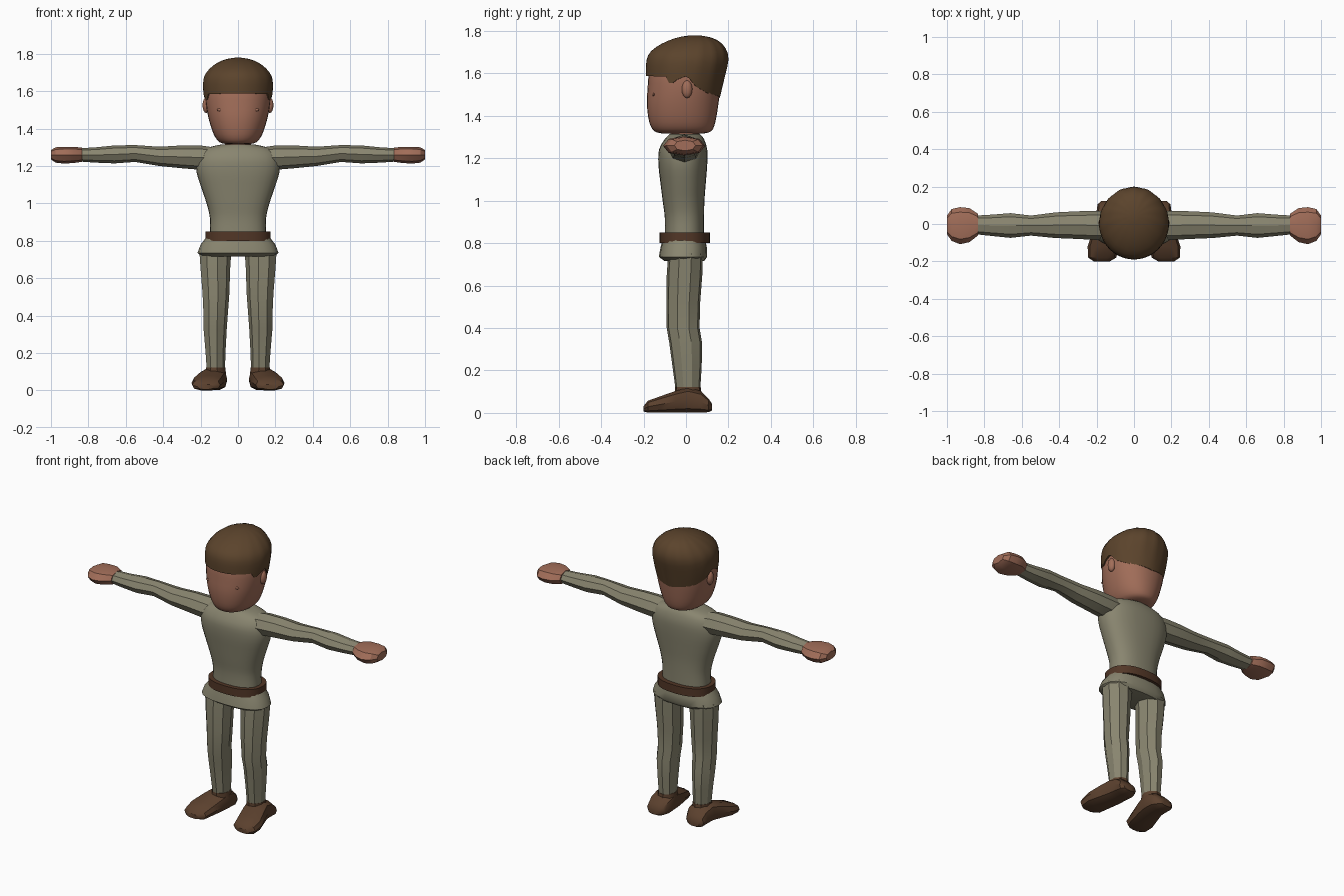
import bpy, bmesh, math
from mathutils import Vector


def material(name, rgb):
    m = bpy.data.materials.new(name)
    m.diffuse_color = (*rgb, 1)
    return m


CLOTH = material("olive cloth", (0.25, 0.235, 0.16))
SKIN = material("skin", (0.36, 0.155, 0.10))
HAIR = material("brown hair", (0.105, 0.057, 0.025))
BELT = material("belt leather", (0.085, 0.038, 0.02))
SHOE = material("shoe leather", (0.105, 0.052, 0.027))


def finish(bm, name, mat, angle):
    bmesh.ops.recalc_face_normals(bm, faces=bm.faces)
    me = bpy.data.meshes.new(name)
    bm.to_mesh(me)
    bm.free()
    me.materials.append(mat)
    ob = bpy.data.objects.new(name, me)
    bpy.context.collection.objects.link(ob)
    bpy.ops.object.select_all(action='DESELECT')
    ob.select_set(True)
    bpy.context.view_layer.objects.active = ob
    bpy.ops.object.shade_smooth_by_angle(angle=math.radians(angle))
    return ob


def refine(rings, steps):
    """Catmull-Rom interpolation between cross-sections."""
    out = []
    for i in range(len(rings) - 1):
        p = [rings[max(0, min(len(rings) - 1, i + k))] for k in (-1, 0, 1, 2)]
        for s in range(steps):
            t = s / steps
            out.append([0.5 * (2 * b + (c - a) * t + (2 * a - 5 * b + 4 * c - d) * t * t
                               + (3 * b - a - 3 * c + d) * t ** 3)
                        for a, b, c, d in zip(*p)])
    return out + [list(rings[-1])]


def sample(rings, t):
    """Linear cross-section lookup at position t."""
    for a, b in zip(rings, rings[1:]):
        if t <= b[0]:
            f = max(0, (t - a[0]) / (b[0] - a[0]))
            return [p + (q - p) * f for p, q in zip(a, b)]
    return rings[-1]


def spow(v, e):
    return math.copysign(abs(v) ** e, v)


def bridge(bm, rows):
    for a, b in zip(rows, rows[1:]):
        n = len(a)
        for k in range(n):
            bm.faces.new((a[k], a[(k + 1) % n], b[(k + 1) % n], b[k]))


def loft(name, rings, mat, axis='z', n=24, steps=1, side=1, e=1.0, angle=40, turn=0.0):
    """Rings are (position, a min, a max, b min, b max) across the axis."""
    bm = bmesh.new()
    rows = []
    for t, a0, a1, b0, b1 in refine(rings, steps):
        row = []
        for k in range(n):
            w = 2 * math.pi * (k + turn) / n
            a = (a0 + a1) / 2 + (a1 - a0) / 2 * spow(math.cos(w), e)
            b = (b0 + b1) / 2 + (b1 - b0) / 2 * spow(math.sin(w), e)
            x, y, z = {'z': (a, b, t), 'x': (t, a, b), 'y': (a, t, b)}[axis]
            row.append(bm.verts.new((x * side, y, z)))
        rows.append(row)
    bridge(bm, rows)
    bm.faces.new(rows[0])
    bm.faces.new(rows[-1])
    return finish(bm, name, mat, angle)


def ball(name, centre, size, mat):
    bm = bmesh.new()
    bmesh.ops.create_uvsphere(bm, u_segments=14, v_segments=8, radius=1)
    for v in bm.verts:
        v.co = Vector(c + s * p for c, s, p in zip(centre, size, v.co))
    return finish(bm, name, mat, 60)


def upright(rows):
    """(z, half width, y min, y max) to loft rings."""
    return [(z, -w, w, y0, y1) for z, w, y0, y1 in rows]


# Torso, hips, belt and neck
loft("torso", upright([
    (0.82, 0.15, -0.10, 0.085), (0.92, 0.15, -0.10, 0.085), (1.0, 0.168, -0.11, 0.087),
    (1.08, 0.195, -0.12, 0.093), (1.17, 0.222, -0.13, 0.10), (1.24, 0.22, -0.127, 0.10),
    (1.29, 0.185, -0.10, 0.085), (1.315, 0.09, -0.075, 0.065)]), CLOTH, steps=3, n=28, e=0.85)
loft("hips", upright([
    (0.715, 0.19, -0.10, 0.085), (0.735, 0.217, -0.128, 0.10), (0.78, 0.20, -0.12, 0.098),
    (0.825, 0.165, -0.108, 0.09)]), CLOTH, n=20, e=0.8)
loft("belt", upright([(0.80, 0.175, -0.125, 0.113), (0.85, 0.175, -0.125, 0.113)]),
     BELT, n=28, e=0.85)
loft("neck", upright([(1.28, 0.075, -0.075, 0.065), (1.36, 0.065, -0.07, 0.06)]), SKIN, n=12)

# Head
loft("head", upright([
    (1.317, 0.06, -0.115, 0.085), (1.328, 0.10, -0.15, 0.12), (1.37, 0.13, -0.173, 0.138),
    (1.45, 0.156, -0.184, 0.152), (1.53, 0.171, -0.181, 0.162), (1.60, 0.173, -0.174, 0.168),
    (1.68, 0.155, -0.15, 0.16), (1.73, 0.09, -0.08, 0.11)]), SKIN, steps=3, n=32, e=0.92, angle=60)


# Hair cap with an uneven hairline and combed ridges
def build_hair():
    profile = refine(upright([
        (1.44, 0.150, -0.17, 0.150), (1.50, 0.170, -0.185, 0.163), (1.58, 0.184, -0.189, 0.182),
        (1.66, 0.186, -0.187, 0.20), (1.705, 0.166, -0.165, 0.193), (1.745, 0.123, -0.105, 0.165),
        (1.77, 0.07, -0.035, 0.115), (1.78, 0.01, 0.03, 0.05)]), 4)
    line = [(0, 1.588), (60, 1.585), (68, 1.545), (78, 1.57), (90, 1.585),
            (97, 1.575), (106, 1.54), (130, 1.505), (180, 1.485)]
    bm = bmesh.new()
    n, count = 60, 13
    rows = []
    for i in range(-1, count):
        row = []
        s = math.sin(max(i, 0) / (count - 1) * math.pi / 2)
        for k in range(n):
            w = 2 * math.pi * k / n
            deg = math.degrees(w if w <= math.pi else 2 * math.pi - w)
            h = sample(line, deg)[1]
            z = h + (1.779 - h) * s
            _, x0, x1, y0, y1 = sample(profile, z)
            back = 0.5 - 0.5 * math.cos(w)
            r = 1 - 0.035 * (0.3 + 0.7 * back) * (0.5 + 0.5 * math.cos(15 * w)) * s
            if i < 0:
                r = 0.88
            row.append(bm.verts.new((x1 * r * math.sin(w),
                                     (y0 + y1) / 2 - (y1 - y0) / 2 * r * math.cos(w), z)))
        rows.append(row)
    bridge(bm, rows)
    bm.faces.new(rows[-1])
    finish(bm, "hair", HAIR, 45)


build_hair()

for side, tag in ((-1, "right"), (1, "left")):
    # Ears and closed eyelids
    ball(tag + "_ear", (side * 0.17, 0.005, 1.525), (0.02, 0.025, 0.042), SKIN)
    ball(tag + "_eyelid", (side * 0.092, -0.153, 1.50), (0.022, 0.006, 0.008), SKIN)

    # Faceted sleeve and hand
    loft(tag + "_sleeve", [
        (0.13, -0.085, 0.07, 1.19, 1.30), (0.20, -0.085, 0.07, 1.18, 1.31),
        (0.30, -0.08, 0.068, 1.188, 1.31), (0.42, -0.075, 0.062, 1.20, 1.303),
        (0.55, -0.062, 0.045, 1.222, 1.312), (0.66, -0.074, 0.058, 1.214, 1.31),
        (0.76, -0.064, 0.05, 1.218, 1.30), (0.845, -0.055, 0.045, 1.224, 1.295)],
        CLOTH, 'x', n=8, side=side, angle=30)
    loft(tag + "_hand", [
        (0.835, -0.062, 0.055, 1.222, 1.298), (0.88, -0.097, 0.085, 1.216, 1.303),
        (0.93, -0.108, 0.09, 1.213, 1.303), (0.975, -0.09, 0.08, 1.218, 1.30),
        (1.0, -0.055, 0.045, 1.235, 1.285)], SKIN, 'x', n=8, side=side, e=0.9, angle=30)

    # Faceted trouser leg
    loft(tag + "_leg", [
        (0.11, 0.07, 0.17, -0.05, 0.068), (0.22, 0.066, 0.178, -0.065, 0.075),
        (0.33, 0.06, 0.188, -0.08, 0.077), (0.40, 0.055, 0.188, -0.092, 0.065),
        (0.52, 0.046, 0.194, -0.093, 0.068), (0.65, 0.042, 0.205, -0.092, 0.078),
        (0.75, 0.035, 0.212, -0.085, 0.08)], CLOTH, n=9, side=side, angle=25, turn=0.5)

    # Shoe with an ankle cuff
    loft(tag + "_shoe", [
        (-0.20, 0.13, 0.215, 0.006, 0.032), (-0.18, 0.095, 0.245, 0.0, 0.058),
        (-0.12, 0.08, 0.248, 0.0, 0.08), (-0.05, 0.065, 0.225, 0.0, 0.105),
        (0.01, 0.058, 0.205, 0.0, 0.122), (0.07, 0.058, 0.20, 0.0, 0.105),
        (0.105, 0.075, 0.195, 0.002, 0.07), (0.122, 0.10, 0.175, 0.01, 0.045)],
        SHOE, 'y', n=10, side=side, e=0.75, angle=35)
    loft(tag + "_cuff", [(0.07, 0.062, 0.178, -0.055, 0.078), (0.122, 0.068, 0.173, -0.052, 0.07)],
         SHOE, n=9, side=side, turn=0.5)
